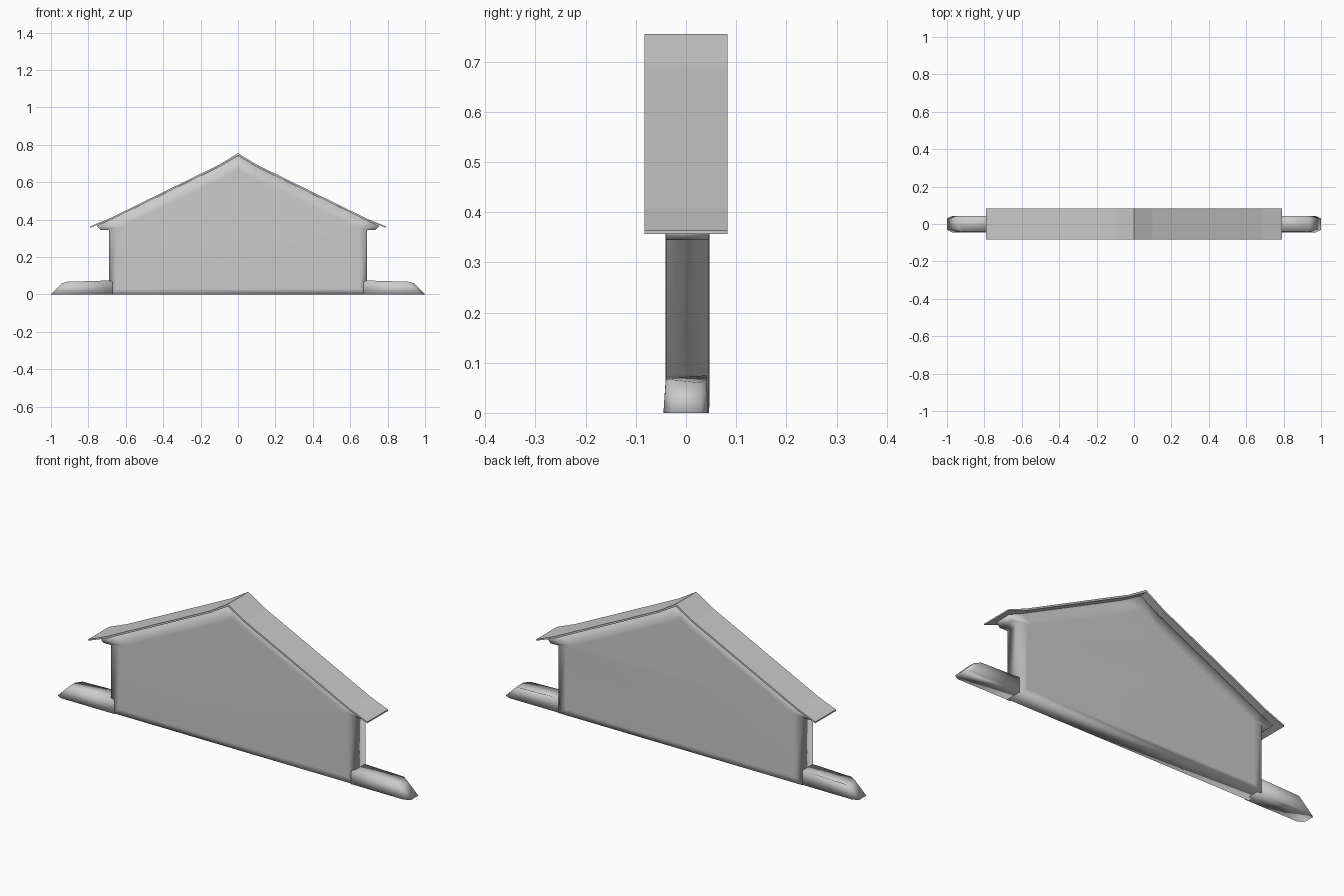
import bpy, bmesh

if "Cube" in bpy.data.objects:
    bpy.data.objects.remove(bpy.data.objects["Cube"])


def make(name, verts, faces, smooth=True):
    """Create a mesh object with outward normals."""
    bm = bmesh.new()
    vs = [bm.verts.new(v) for v in verts]
    for f in faces:
        bm.faces.new([vs[i] for i in f])
    bmesh.ops.recalc_face_normals(bm, faces=bm.faces)
    for f in bm.faces:
        f.smooth = smooth
    me = bpy.data.meshes.new(name)
    bm.to_mesh(me)
    bm.free()
    ob = bpy.data.objects.new(name, me)
    bpy.context.collection.objects.link(ob)
    return ob


def loft(name, rings, smooth=True):
    """Skin equal-length rings and cap both ends."""
    n = len(rings[0])
    verts = [v for ring in rings for v in ring]
    faces = [[r * n + i, r * n + (i + 1) % n,
              (r + 1) * n + (i + 1) % n, (r + 1) * n + i]
             for r in range(len(rings) - 1) for i in range(n)]
    faces.append(list(range(n)))
    faces.append(list(range(len(verts) - n, len(verts))))
    return make(name, verts, faces, smooth)


def mirrored(half):
    """Right half ending at the ridge -> full symmetric profile."""
    return half + [(-x, z) for x, z in reversed(half[:-1])]


def at_y(profile, y):
    return [(x, y, z) for x, z in profile]


# Gable wall: outer outline plus an inner loop for the soft border shading
outer = mirrored([(.69, 0), (.69, .345), (.735, .345), (.755, .367),
                  (.685, .397), (.1, .683), (0, .742)])
inner = mirrored([(.65, .03), (.65, .35), (.64, .355), (.63, .36),
                  (.61, .365), (.08, .62), (0, .665)])
loft("gable_wall", [at_y(inner, -.041), at_y(outer, -.04),
                    at_y(outer, .046), at_y(inner, .047)])

# Roof: thin bent sheet following the gable
top = mirrored([(.79, .364), (.685, .407), (.1, .694), (0, .755)])
under = mirrored([(.79, .357), (.685, .397), (.1, .684), (0, .743)])
roof_profile = top + under[::-1]
m, k = len(roof_profile), len(top)
roof_verts = at_y(roof_profile, -.083) + at_y(roof_profile, .083)
roof_faces = [[i, (i + 1) % m, (i + 1) % m + m, i + m] for i in range(m)]
for o in (0, m):
    roof_faces += [[o + i, o + i + 1, o + m - 2 - i, o + m - 1 - i]
                   for i in range(k - 1)]
make("roof", roof_verts, roof_faces, smooth=False)

# Footings: low blocks with chamfered, sloping ends
for side, label in ((-1, "left"), (1, "right")):
    low = [(.67, -.045), (.97, -.045), (1, -.03),
           (1, .03), (.97, .043), (.67, .043)]
    high = [(.67, -.04, .075), (.91, -.04, .068), (.94, -.028, .06),
            (.94, .028, .06), (.91, .042, .068), (.67, .042, .075)]
    loft(label + "_footing", [[(side * x, y, 0) for x, y in low],
                              [(side * x, y, z) for x, y, z in high]])
